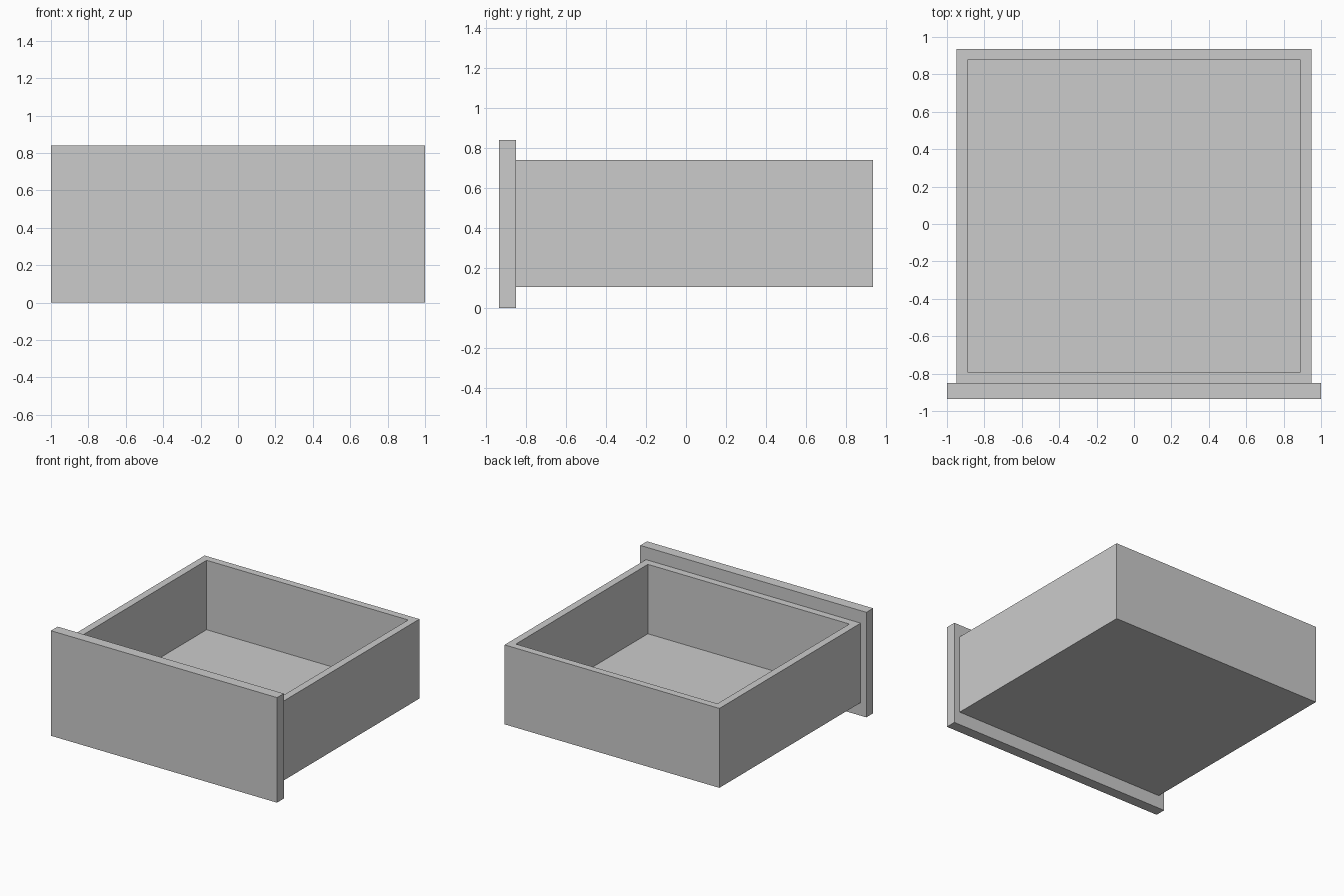
import bpy
import bmesh
from mathutils import Vector

cube = bpy.data.objects.get("Cube")
if cube:
    bpy.data.objects.remove(cube, do_unlink=True)

# Single plain grey
grey = bpy.data.materials.new("plain grey")
grey.use_nodes = True
color = (0.6, 0.6, 0.6, 1)
grey.diffuse_color = color
grey.node_tree.nodes["Principled BSDF"].inputs["Base Color"].default_value = color


def block(name, low, high, wall=None, floor=None):
    """Box between two corners; with wall and floor given, hollowed from the top."""
    low, high = Vector(low), Vector(high)
    size, centre = high - low, (low + high) / 2
    bm = bmesh.new()
    bmesh.ops.create_cube(bm, size=1)
    bmesh.ops.scale(bm, vec=size, verts=bm.verts)
    bmesh.ops.translate(bm, vec=centre, verts=bm.verts)
    if wall:
        # Inset the rim, then push the middle down to make the tray
        bm.normal_update()
        top = max(bm.faces, key=lambda f: f.calc_center_median().z)
        bmesh.ops.inset_region(bm, faces=[top], thickness=wall)
        pit = bmesh.ops.extrude_face_region(bm, geom=[top])["geom"]
        verts = [v for v in pit if isinstance(v, bmesh.types.BMVert)]
        if top.is_valid:
            bmesh.ops.delete(bm, geom=[top], context="FACES_ONLY")
        bmesh.ops.translate(bm, vec=(0, 0, low.z + floor - high.z), verts=verts)
        bmesh.ops.recalc_face_normals(bm, faces=bm.faces)
    mesh = bpy.data.meshes.new(name)
    bm.to_mesh(mesh)
    bm.free()
    mesh.materials.append(grey)
    obj = bpy.data.objects.new(name, mesh)
    bpy.context.collection.objects.link(obj)
    return obj


# Open tray and the wider, taller panel on its front
block("drawer_tray", (-0.95, -0.85, 0.105), (0.95, 0.935, 0.74), wall=0.083, floor=0.08)
block("front_panel", (-1, -0.935, 0), (1, -0.85, 0.84))
